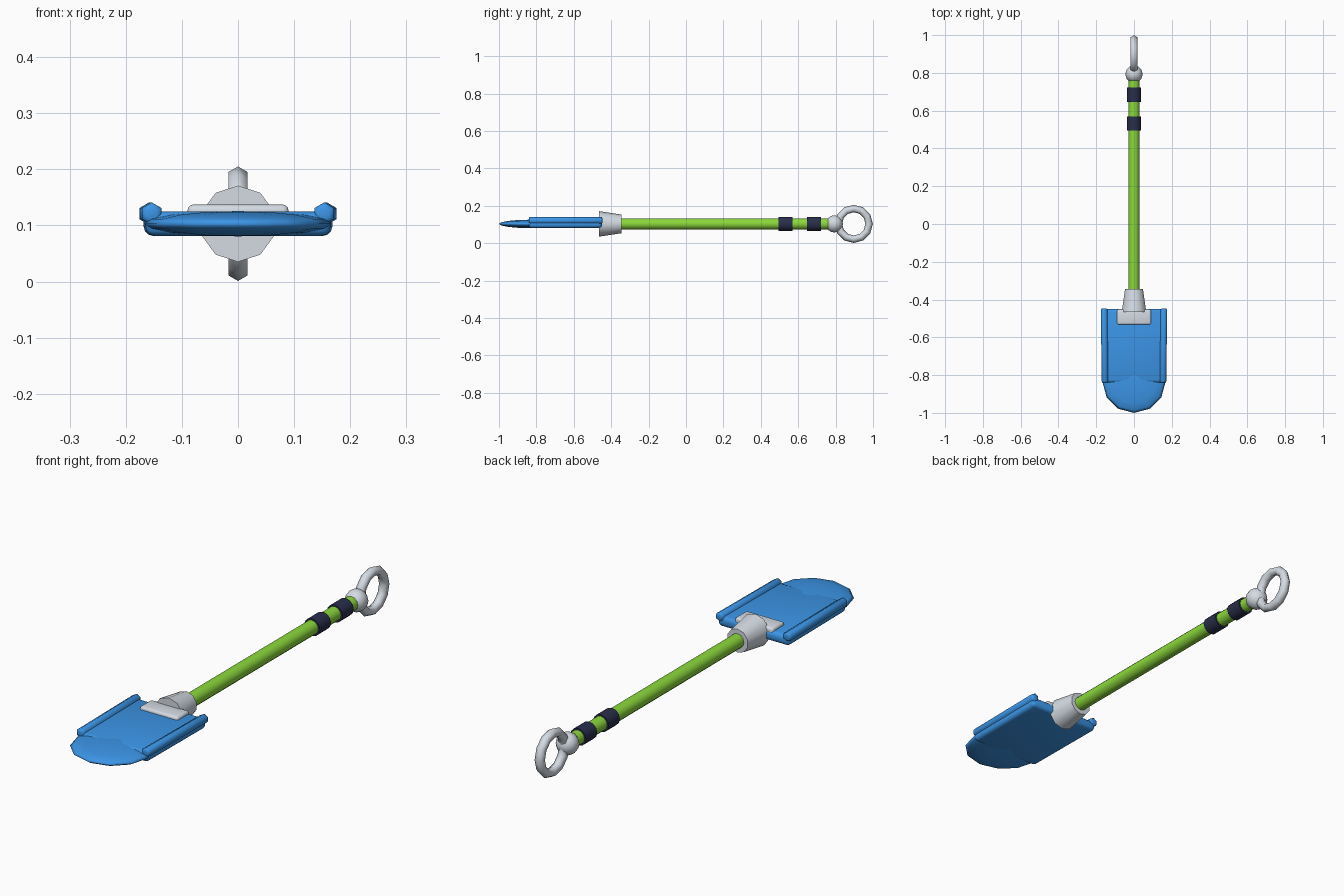
import bpy, math

cube = bpy.data.objects.get("Cube")
if cube:
    bpy.data.objects.remove(cube, do_unlink=True)

AXIS_Z = 0.103
ALONG_Y = (-math.pi / 2, 0, 0)


def material(name, color):
    mat = bpy.data.materials.new(name)
    mat.use_nodes = True
    mat.diffuse_color = (*color, 1)
    mat.node_tree.nodes["Principled BSDF"].inputs["Base Color"].default_value = (*color, 1)
    return mat


blue = material("blade blue", (0.05, 0.34, 0.9))
green = material("shaft green", (0.26, 0.69, 0.045))
grey = material("metal grey", (0.66, 0.71, 0.77))
navy = material("grip navy", (0.022, 0.028, 0.07))


def finish(name, mat, angle=40, bevel=0, segments=3):
    """Name and colour the new part, round its right-angled edges and smooth it."""
    obj = bpy.context.object
    obj.name = obj.data.name = name
    obj.data.materials.append(mat)
    bpy.ops.object.transform_apply(location=False, rotation=True, scale=True)
    if bevel:
        mod = obj.modifiers.new("Rounded edges", "BEVEL")
        mod.width = bevel
        mod.segments = segments
        mod.limit_method = "ANGLE"
        mod.angle_limit = math.radians(75)
        bpy.ops.object.modifier_apply(modifier=mod.name)
    bpy.ops.object.shade_smooth_by_angle(angle=math.radians(angle))
    return obj


def rod(name, mat, y0, y1, r0, r1, sides, x=0, z=AXIS_Z, **options):
    """Straight or tapered round bar running along y."""
    bpy.ops.mesh.primitive_cone_add(vertices=sides, radius1=r0, radius2=r1, depth=y1 - y0,
                                    location=(x, (y0 + y1) / 2, z), rotation=ALONG_Y)
    return finish(name, mat, **options)


def box(name, mat, size, loc, bevel):
    bpy.ops.mesh.primitive_cube_add(size=1, location=loc)
    bpy.context.object.scale = size
    return finish(name, mat, bevel=bevel)


def ball(name, mat, scale, loc):
    bpy.ops.mesh.primitive_uv_sphere_add(segments=12, ring_count=8, radius=1, location=loc)
    bpy.context.object.scale = scale
    return finish(name, mat, angle=180)


# Blade with narrowing sides and a rounded flat tip
blade = box("blade", blue, (0.336, 0.392, 0.043), (0, -0.645, AXIS_Z), 0.016)
for v in blade.data.vertices:
    if v.co.y < 0:
        v.co.x *= 0.98
ball("blade_tip", blue, (0.167, 0.164, 0.0225), (0, -0.836, AXIS_Z))

# Raised rails along the blade edges
for side, label in ((1, "left"), (-1, "right")):
    rail = rod(label + "_blade_rail", blue, -0.84, -0.447, 0.02, 0.02, 6,
               x=side * 0.156, z=0.121, angle=65, bevel=0.008, segments=2)
    rail.rotation_euler.z = -side * 0.012

# Plate and socket joining blade to shaft
box("socket_plate", grey, (0.18, 0.08, 0.04), (0, -0.493, 0.117), 0.01)
rod("shaft_socket", grey, -0.465, -0.345, 0.068, 0.05, 10)

# Shaft with two grip bands
rod("shaft", green, -0.40, 0.79, 0.03, 0.03, 12)
for label, y in (("front", 0.495), ("rear", 0.647)):
    rod(label + "_grip_band", navy, y, y + 0.075, 0.037, 0.037, 12)

# Ball end and hanging ring
ball("end_ball", grey, (0.046, 0.046, 0.046), (0, 0.793, AXIS_Z))
bpy.ops.mesh.primitive_torus_add(major_segments=12, minor_segments=6, major_radius=0.082,
                                 minor_radius=0.02, location=(0, 0.897, AXIS_Z),
                                 rotation=(0, math.pi / 2, 0))
finish("hanging_ring", grey, angle=65)
